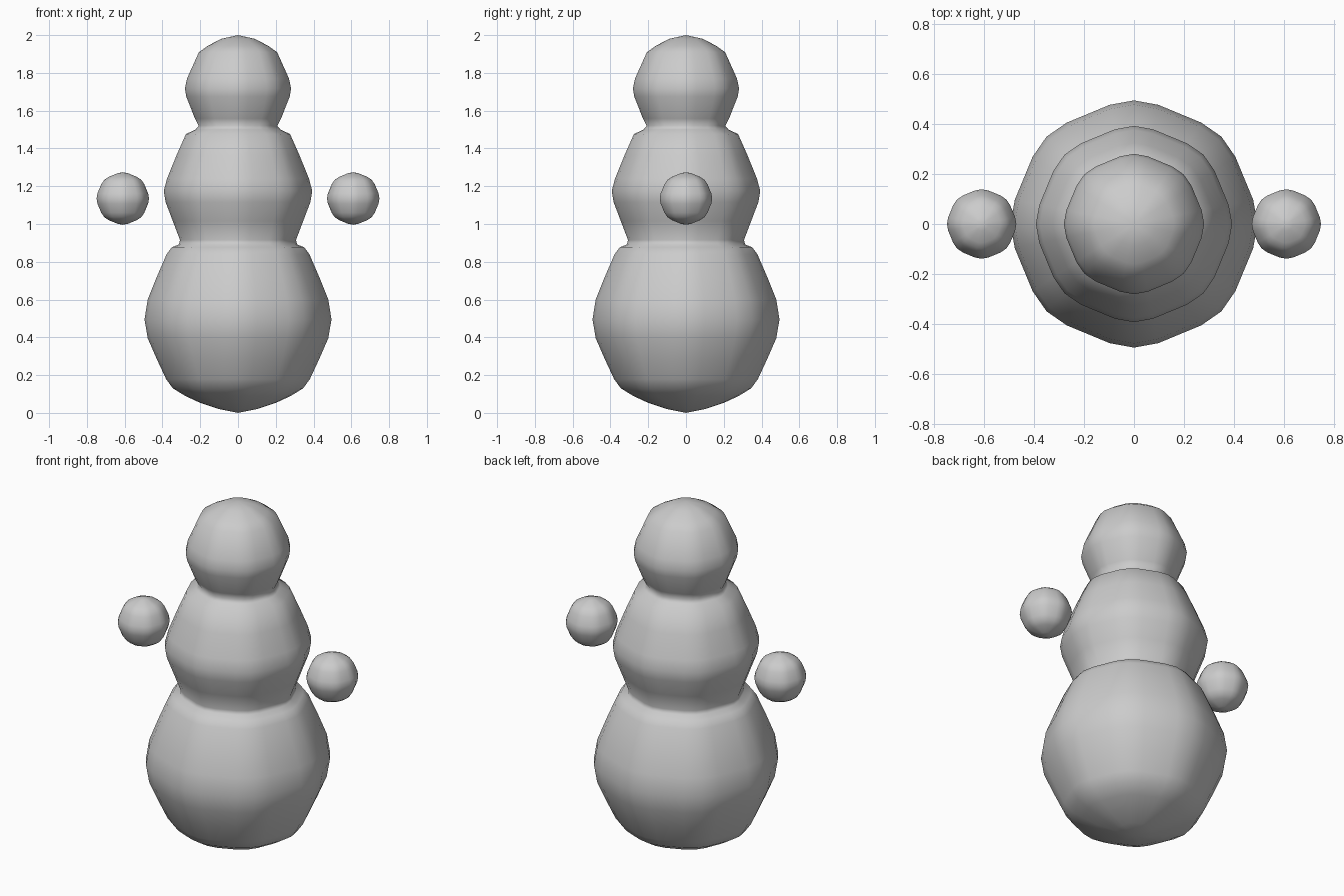
import bpy, bmesh
from math import sin, cos, radians

if "Cube" in bpy.data.objects:
    bpy.data.objects.remove(bpy.data.objects["Cube"])

# Softened octagon: angle within each 45 degree sector and its radius factor
SECTOR = [(0, 1.0), (11.5, 0.984), (33.5, 0.984)]
SPOKES = [(k * 45 + a, s) for k in range(8) for a, s in SECTOR]


def lathe(name, profile, loc=(0, 0, 0)):
    """Revolve (radius, z) points, bottom pole to top pole, round the octagon."""
    bm = bmesh.new()
    bottom = bm.verts.new((0, 0, profile[0][1]))
    top = bm.verts.new((0, 0, profile[-1][1]))
    rings = [[bm.verts.new((r * s * cos(radians(a)), r * s * sin(radians(a)), z))
              for a, s in SPOKES] for r, z in profile[1:-1]]
    n = len(SPOKES)
    for i in range(n):
        j = (i + 1) % n
        bm.faces.new((bottom, rings[0][j], rings[0][i]))
        bm.faces.new((top, rings[-1][i], rings[-1][j]))
        for lo, hi in zip(rings, rings[1:]):
            bm.faces.new((lo[i], lo[j], hi[j], hi[i]))
    for f in bm.faces:
        f.smooth = True
    mesh = bpy.data.meshes.new(name)
    bm.to_mesh(mesh)
    bm.free()
    ob = bpy.data.objects.new(name, mesh)
    ob.location = loc
    bpy.context.collection.objects.link(ob)
    return ob


# Three stacked balls, flowing into each other at the waist and neck
lathe("stacked_body", [
    (0, 0), (0.10, 0.02), (0.20, 0.053), (0.28, 0.09), (0.345, 0.13), (0.38, 0.178),
    (0.43, 0.285), (0.478, 0.395), (0.495, 0.495), (0.478, 0.60), (0.43, 0.72),
    (0.378, 0.84), (0.35, 0.877), (0.313, 0.892), (0.307, 0.915), (0.345, 1.015),
    (0.383, 1.115), (0.393, 1.175), (0.376, 1.24), (0.325, 1.365), (0.276, 1.476),
    (0.225, 1.50), (0.208, 1.52), (0.228, 1.558), (0.274, 1.675), (0.281, 1.717),
    (0.27, 1.77), (0.207, 1.91), (0.16, 1.943), (0.09, 1.98), (0, 2.0)])

# Floating hand balls on both sides
R = 0.139
arc = [(a - 90, s) for a, s in SPOKES if a <= 180]
ball = [(R * s * cos(radians(a)), R * s * sin(radians(a))) for a, s in arc]
for side, x in (("left", -0.61), ("right", 0.61)):
    lathe(side + "_hand", ball, (x, 0, 1.135))
